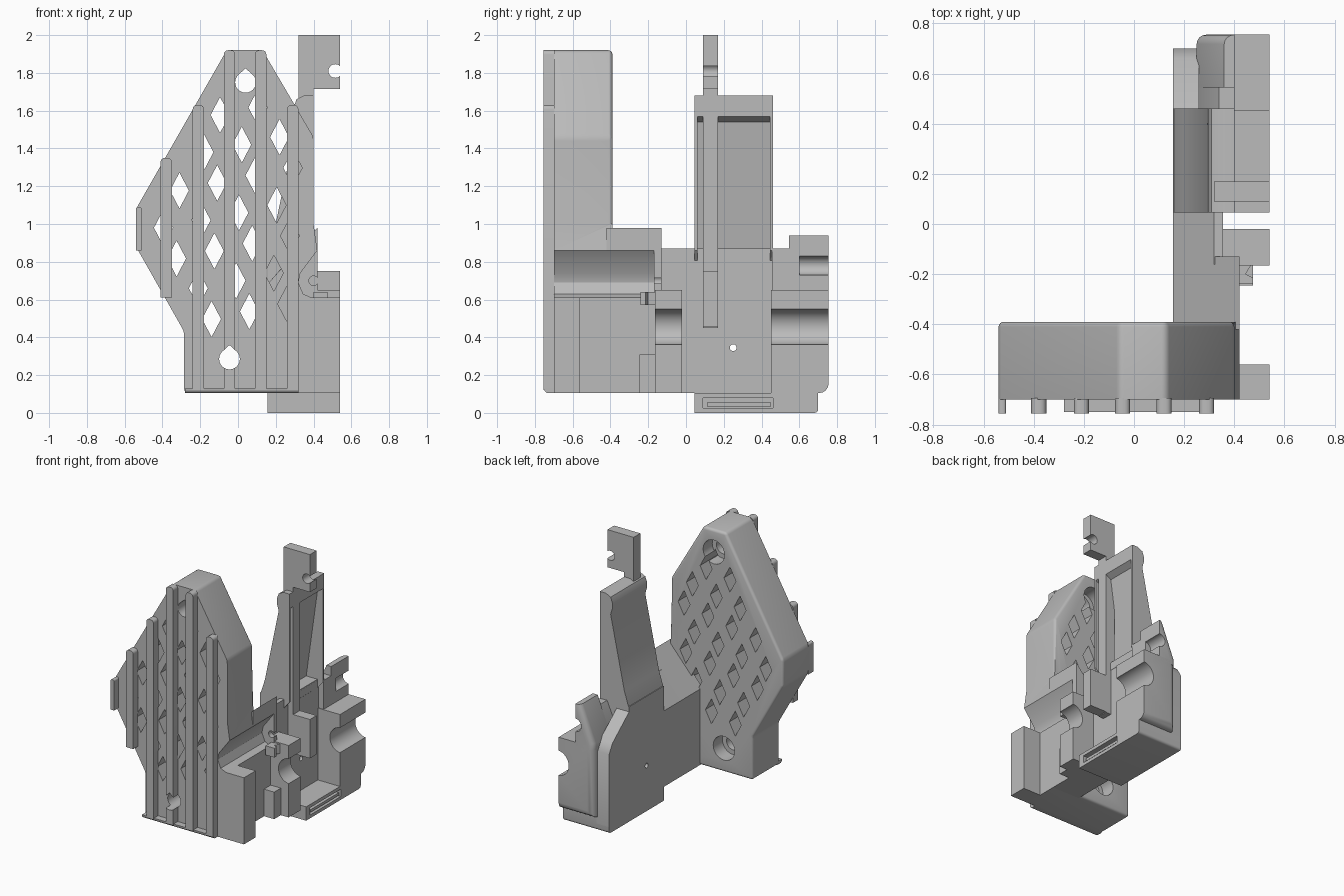
import bpy, bmesh, math

cube = bpy.data.objects.get("Cube")
if cube:
    bpy.data.objects.remove(cube, do_unlink=True)

grey = bpy.data.materials.new("plain_grey")
grey.use_nodes = True
COLOUR = (0.5, 0.5, 0.5, 1)
grey.diffuse_color = COLOUR
grey.node_tree.nodes["Principled BSDF"].inputs["Base Color"].default_value = COLOUR


def add_prism(bm, pts, axis, lo, hi):
    """Extrude a 2D outline along x (points y,z), y (points x,z) or z (points x,y)."""
    def place(p, d):
        return {"x": (d, *p), "y": (p[0], d, p[1]), "z": (*p, d)}[axis]
    a = [bm.verts.new(place(p, lo)) for p in pts]
    b = [bm.verts.new(place(p, hi)) for p in pts]
    n = len(pts)
    bm.faces.new(a)
    bm.faces.new(b[::-1])
    for i in range(n):
        bm.faces.new((a[i], b[i], b[(i + 1) % n], a[(i + 1) % n]))


def finish(name, bm, rounded=None, width=0.04):
    bmesh.ops.recalc_face_normals(bm, faces=bm.faces)
    if rounded:
        edges = [e for e in bm.edges if rounded((e.verts[0].co + e.verts[1].co) / 2)]
        bmesh.ops.bevel(bm, geom=edges, offset=width, segments=4, profile=0.5,
                        affect="EDGES", clamp_overlap=True)
    mesh = bpy.data.meshes.new(name)
    bm.to_mesh(mesh)
    bm.free()
    ob = bpy.data.objects.new(name, mesh)
    bpy.context.collection.objects.link(ob)
    mesh.materials.append(grey)
    return ob


def prism(name, pts, axis, lo, hi, rounded=None, width=0.04):
    bm = bmesh.new()
    add_prism(bm, pts, axis, lo, hi)
    return finish(name, bm, rounded, width)


def box(name, x, y, z, rounded=None, width=0.03):
    pts = [(x[0], z[0]), (x[1], z[0]), (x[1], z[1]), (x[0], z[1])]
    return prism(name, pts, "y", *y, rounded, width)


def circle(cx, cz, r, n=24):
    return [(cx + r * math.cos(math.tau * i / n), cz + r * math.sin(math.tau * i / n))
            for i in range(n)]


def teardrop(cx, cz, r):
    arc = [math.radians(a) for a in range(135, 406, 15)]
    return [(cx, cz + r * 1.35)] + [(cx + r * math.cos(a), cz + r * math.sin(a)) for a in arc]


def cut(ob, *cutters):
    for c in cutters:
        c.hide_render = True
        m = ob.modifiers.new("cut", "BOOLEAN")
        m.operation, m.solver, m.object = "DIFFERENCE", "EXACT", c
        bpy.context.view_layer.objects.active = ob
        bpy.ops.object.modifier_apply(modifier=m.name)
        bpy.data.objects.remove(c, do_unlink=True)


# Faceted grip block, with a side channel at its lower right and a rounded rear
channel = [(0.42, 0.86), (0.33, 0.74), (0.32, 0.69), (0.345, 0.63), (0.39, 0.61), (0.39, 0.105)]
outline = [(-0.285, 0.105), (-0.285, 0.43), (-0.54, 0.88), (-0.54, 1.08), (-0.06, 1.92),
           (0.13, 1.92), (0.4, 1.46), (0.4, 1.0)] + channel
block = prism("grip_block", outline, "y", -0.7, -0.39,
              lambda c: c.y > -0.6 and (c.x < 0.3 or c.z > 1.1), 0.05)

# Diamond perforations on a slanted, staggered grid
bm = bmesh.new()
for sx, sz in ((0.02, 1.42), (-0.11, 1.217)):
    for i in range(-3, 3):
        for j in range(-1, 4):
            x, z = sx + 0.2 * i - 0.015 * j, sz + 0.04 * i - 0.36 * j
            left = x + 0.54
            top = min(0.88 + 1.75 * left, 1.77 - 1.7 * (x - 0.13), 1.7)
            if max(1.08 - 1.765 * left, 0.42) < z < top and x < 0.31:
                add_prism(bm, [(x - 0.05, z), (x, z - 0.095), (x + 0.05, z),
                               (x, z + 0.095)], "y", -0.8, -0.3)
cut(block, finish("diamond_cutter", bm))

# Screw holes with wide pockets from behind
SCREWS = ((0.04, 1.75), (-0.045, 0.285))
for x, z in SCREWS:
    cut(block, prism("screw_cutter", teardrop(x, z, 0.055), "y", -0.8, -0.3),
        prism("pocket_cutter", circle(x, z, 0.09), "y", -0.5, -0.3))

# Front ribs and bottom lip
for n, (x, lo, hi) in enumerate(((-0.525, 0.86, 1.09), (-0.38, 0.61, 1.35), (-0.21, 0.12, 1.63),
                                 (-0.045, 0.12, 1.92), (0.12, 0.12, 1.92), (0.29, 0.12, 1.63))):
    w = 0.015 if n == 0 else 0.03
    rib = box(f"front_rib_{n + 1}", (x - w, x + w), (-0.755, -0.695), (lo, hi),
              lambda c, hi=hi: abs(c.y + 0.725) < 0.01 and c.z > hi - 0.01, w * 0.75)
    if n == 3:
        cut(rib, prism("rib_cutter", teardrop(*SCREWS[1], 0.055), "y", -0.8, -0.6))
box("bottom_lip", (-0.28, 0.32), (-0.75, -0.69), (0.105, 0.13),
    lambda c: c.y < -0.74 and c.z < 0.11, 0.02)
box("front_column", (0.38, 0.54), (-0.7, -0.56), (0.105, 0.61))

# Bridge joining the block to the body
prism("bridge", [(0.155, 0.105), (0.155, 0.68), (0.42, 0.98)] + channel, "y", -0.42, -0.16)
link = prism("bridge_end", [(0.155, 0.105), (0.155, 0.68), (0.32, 0.87), (0.355, 0.87),
                            (0.355, 0.105)], "y", -0.162, 0.05)
rim = prism("bridge_rim", [(0.155, 0.68), (0.42, 0.98), (0.42, 0.62), (0.3, 0.62)],
            "y", -0.17, -0.13)
cut(rim, prism("pin_cutter", circle(0.4, 0.7, 0.025), "y", -0.2, -0.1))

# Main body wall with a pin hole, and the foot tray
wall = box("body_wall", (0.155, 0.355), (0.045, 0.46), (0.08, 0.87))
cut(wall, prism("hole_cutter", circle(0.25, 0.345, 0.018, 16), "x", 0.1, 0.6))
foot = box("foot_tray", (0.155, 0.54), (0.045, 0.7), (0, 0.105),
           lambda c: c.y > 0.69 and c.z < 0.01, 0.02)
cut(foot, box("slot_cutter", (0.48, 0.6), (0.09, 0.46), (0.025, 0.08)))
box("slot_tongue", (0.47, 0.53), (0.11, 0.45), (0.035, 0.055))
prism("rear_shoulder", [(0.45, 0.05), (0.7, 0.05), (0.7, 0.6), (0.66, 0.67), (0.45, 0.84)],
      "x", 0.155, 0.26)

# Tapered stem, hollow on the open side under a bulging cap
stem = prism("stem", [(0.155, 0.8), (0.16, 0.87), (0.195, 0.98), (0.31, 1.53), (0.295, 1.58),
                      (0.295, 1.62), (0.31, 1.66), (0.35, 1.68), (0.4, 1.68), (0.4, 0.86),
                      (0.35, 0.8)], "y", 0.045, 0.46)
cut(stem, prism("stem_cutter", [(0.26, 0.865), (0.355, 1.54), (0.45, 1.6), (0.45, 0.75),
                                (0.356, 0.75), (0.356, 0.865)], "y", 0.06, 0.445))

# Flat lever: rod, notched flag and lower hook
box("lever_rod", (0.32, 0.4), (0.09, 0.17), (0.45, 1.73))
flag = box("lever_flag", (0.32, 0.54), (0.09, 0.17), (1.715, 2))
cut(flag, prism("notch_cutter", circle(0.515, 1.81, 0.036), "y", 0, 0.3),
    box("mouth_cutter", (0.52, 0.6), (0, 0.3), (1.785, 1.835)))
box("lever_hook", (0.38, 0.54), (0.09, 0.17), (0.455, 0.75))


# Shaft supports with a half-round groove
def support(name, x0, y, top, rounded=None):
    ob = box(name, (x0, 0.54), y, (0.105, top), rounded, 0.05)
    cut(ob, prism("groove_cutter", circle(0.55, 0.455, 0.095, 32), "y", y[0] - 0.1, y[1] + 0.1))


support("front_support", 0.34, (-0.165, -0.02), 0.65)
support("rear_support", 0.25, (0.45, 0.755), 0.65,
        lambda c: c.y > 0.75 and (c.x < 0.26 or c.z < 0.11))
box("front_stop", (0.35, 0.475), (-0.245, -0.15), (0.105, 0.31))
prism("front_catch", [(0.4, -0.17), (0.4, -0.24), (0.475, -0.24), (0.475, -0.215),
                      (0.445, -0.2), (0.475, -0.15)], "z", 0.57, 0.64)

# Rear clip with a sloping back and a pin seat
clip = prism("rear_clip", [(0.25, 0.62), (0.25, 0.67), (0.36, 0.94), (0.4, 0.94), (0.4, 0.62)],
             "y", 0.545, 0.755, lambda c: c.y > 0.75 and c.x < 0.32, 0.04)
cut(clip, prism("seat_cutter", circle(0.4, 0.78, 0.05), "y", 0.6, 0.8))
prism("clip_web", [(0.25, 0.62), (0.25, 0.67), (0.34, 0.87), (0.4, 0.87), (0.4, 0.62)],
      "y", 0.455, 0.55)

# Smooth the rounded surfaces, keep hard edges
for ob in bpy.context.scene.objects:
    ob.select_set(ob.type == "MESH")
bpy.context.view_layer.objects.active = block
bpy.ops.object.shade_smooth_by_angle(angle=math.radians(30))
